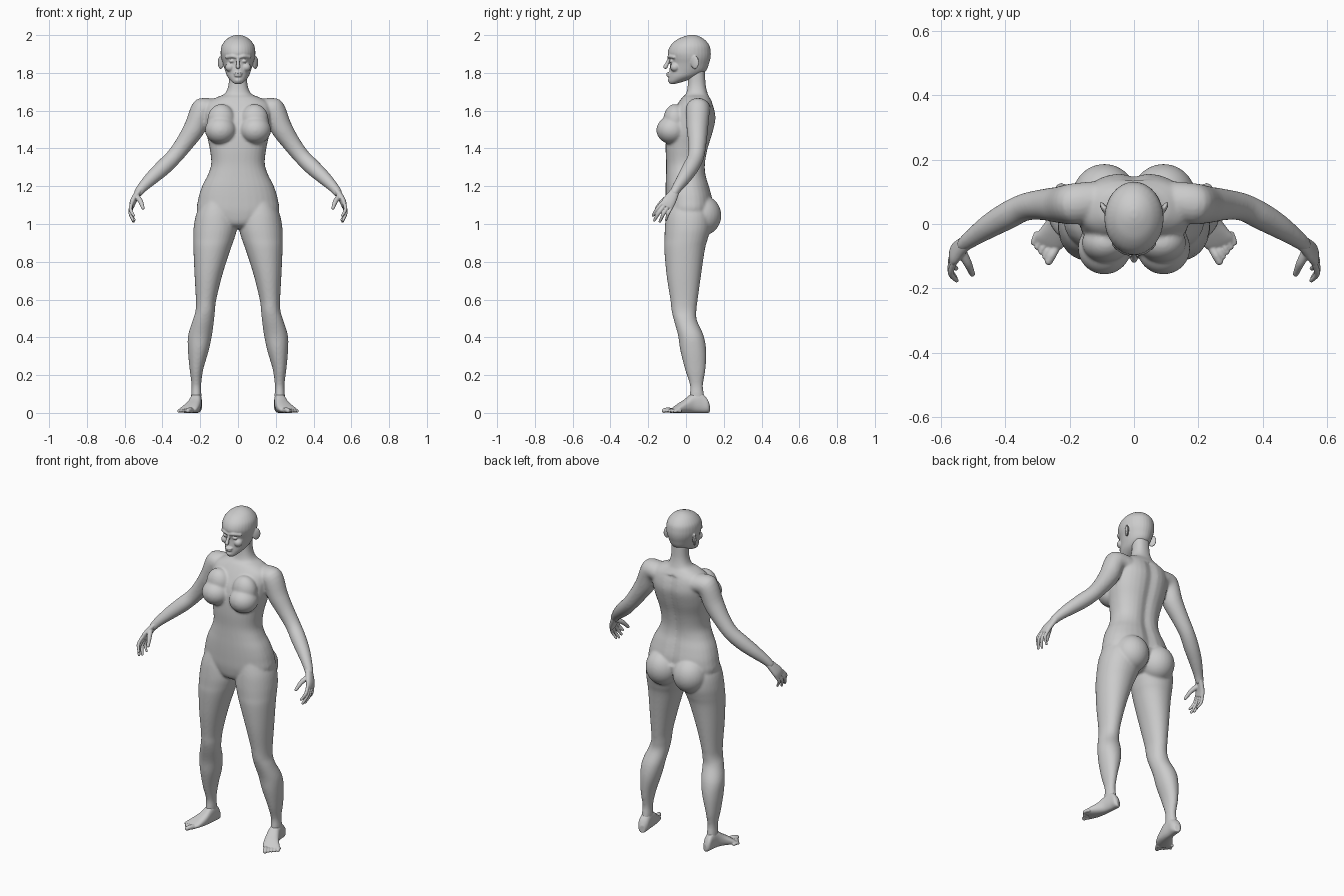
import bpy, bmesh, math
from mathutils import Vector, Matrix


def spline(rows, steps):
    """Catmull-Rom interpolation of number rows."""
    r = [Vector(a) for a in rows]
    out = []
    for i in range(len(r) - 1):
        a, b, c, d = r[max(i - 1, 0)], r[i], r[i + 1], r[min(i + 2, len(r) - 1)]
        for k in range(steps):
            t = k / steps
            out.append(0.5 * (2 * b + (c - a) * t + (2 * a - 5 * b + 4 * c - d) * t * t
                              + (3 * b - a - 3 * c + d) * t ** 3))
    return out + [r[-1]]


def loft(bm, sections, p=2.0, steps=5, n=32):
    """Closed skin over sections (centre, u axis, v axis) of super-ellipse shape."""
    rings = []
    for s in spline(sections, steps):
        c, u, v = Vector(s[0:3]), Vector(s[3:6]), Vector(s[6:9])
        ring = []
        for k in range(n):
            a = 2 * math.pi * k / n
            ca, sa = math.cos(a), math.sin(a)
            ring.append(bm.verts.new(c + u * math.copysign(abs(ca) ** (2 / p), ca)
                                     + v * math.copysign(abs(sa) ** (2 / p), sa)))
        rings.append(ring)
    for a, b in zip(rings, rings[1:]):
        for k in range(n):
            bm.faces.new((a[k], a[(k + 1) % n], b[(k + 1) % n], b[k]))
    bm.faces.new(rings[0][::-1])
    bm.faces.new(rings[-1])
    return [v for ring in rings for v in ring]


def stack(bm, rows, p=2.0):
    """Loft of level sections: z, x0, x1, y0, y1."""
    return loft(bm, [((a + b) / 2, (c + d) / 2, z, (b - a) / 2, 0, 0, 0, (d - c) / 2, 0)
                     for z, a, b, c, d in rows], p)


def ball(bm, c, r, turn=0.0):
    m = Matrix.Translation(c) @ Matrix.Rotation(turn, 4, 'Z') @ Matrix.Diagonal((*r, 1))
    bmesh.ops.create_uvsphere(bm, u_segments=28, v_segments=18, radius=1, matrix=m)


def tube(bm, pts):
    """Round limb through points x, y, z, radius, with rounded ends."""
    secs = []
    for i, q in enumerate(pts):
        t = Vector(pts[min(i + 1, len(pts) - 1)][:3]) - Vector(pts[max(i - 1, 0)][:3])
        u = t.cross(Vector((0, 1, 0))).normalized()
        v = t.normalized().cross(u)
        secs.append((*q[:3], *(u * q[3]), *(v * q[3])))
    loft(bm, secs, n=20)
    for q in (pts[0], pts[-1]):
        ball(bm, q[:3], (q[3],) * 3)


def mirror(bm):
    g = bmesh.ops.duplicate(bm, geom=bm.verts[:] + bm.edges[:] + bm.faces[:])["geom"]
    for e in g:
        if isinstance(e, bmesh.types.BMVert):
            e.co.x *= -1


def finish(bm, name, voxel, smooth):
    """Fuse the overlapping pieces into one smooth skin."""
    bmesh.ops.recalc_face_normals(bm, faces=bm.faces)
    me = bpy.data.meshes.new(name)
    bm.to_mesh(me)
    bm.free()
    me.shade_smooth()
    ob = bpy.data.objects.new(name, me)
    bpy.context.collection.objects.link(ob)
    m = ob.modifiers.new("fuse", 'REMESH')
    m.mode, m.voxel_size, m.use_smooth_shade = 'VOXEL', voxel, True
    m = ob.modifiers.new("soften", 'SMOOTH')
    m.factor, m.iterations = 0.5, smooth


# body: legs
bm = bmesh.new()
stack(bm, [(1.12, .03, .19, -.09, .11), (1.05, .01, .222, -.105, .13),
           (.98, .005, .235, -.112, .13), (.92, .02, .237, -.114, .115),
           (.865, .04, .236, -.115, .1), (.73, .083, .23, -.103, .08),
           (.6, .115, .223, -.083, .062), (.54, .122, .225, -.076, .055),
           (.49, .127, .24, -.064, .058), (.41, .138, .264, -.042, .093),
           (.33, .155, .265, -.03, .107), (.23, .184, .256, -.005, .103),
           (.15, .195, .246, .02, .09), (.1, .194, .248, .02, .095),
           (.05, .195, .248, .015, .105)], 2.1)
# body: arms
tube(bm, [(.10, .075, 1.60, .06), (.185, .063, 1.606, .064), (.232, .06, 1.505, .057),
          (.285, .06, 1.425, .048), (.34, .052, 1.355, .043), (.395, .025, 1.30, .043),
          (.455, -.01, 1.245, .037), (.505, -.045, 1.195, .028), (.527, -.062, 1.167, .024)])
# body: breasts and buttocks
ball(bm, (.092, -.075, 1.497), (.083, .082, .074))
ball(bm, (.088, -.058, 1.55), (.074, .062, .085))
ball(bm, (.092, .086, 1.045), (.1, .101, .107))
mirror(bm)
# body: trunk and neck
trunk = stack(bm, [(z, -w, w, a, b) for z, w, a, b in [
    (.975, .05, -.05, .07), (1.0, .12, -.09, .11), (1.06, .212, -.105, .14),
    (1.13, .211, -.108, .142), (1.2, .19, -.108, .125), (1.26, .16, -.106, .108),
    (1.32, .142, -.105, .106), (1.4, .15, -.108, .12), (1.48, .167, -.104, .144),
    (1.55, .175, -.09, .16), (1.6, .178, -.066, .155), (1.64, .165, -.042, .142),
    (1.67, .115, -.02, .125), (1.69, .07, .0, .115), (1.74, .05, .01, .104),
    (1.82, .048, .012, .1)]], 2.3)
for v in trunk:  # spine groove
    if v.co.y > .06 and 1.1 < v.co.z < 1.64:
        v.co.y -= .014 * math.exp(-(v.co.x / .03) ** 2)
finish(bm, "body", .0065, 8)

# head: ears, eyes, brows, cheeks
bm = bmesh.new()
ball(bm, (.092, .047, 1.855), (.009, .025, .036), -.55)
ball(bm, (.033, -.075, 1.862), (.014, .014, .009))
ball(bm, (.042, -.058, 1.83), (.026, .026, .024))
tube(bm, [(.004, -.09, 1.882, .008), (.03, -.087, 1.888, .009), (.06, -.063, 1.883, .009)])
mirror(bm)
# head: skull and jaw
stack(bm, [(z, -w, w, a, b) for z, w, a, b in [
    (1.742, .018, -.085, -.055), (1.755, .035, -.092, -.01), (1.78, .056, -.091, .06),
    (1.81, .068, -.088, .105), (1.85, .08, -.085, .122), (1.88, .089, -.091, .13),
    (1.91, .092, -.096, .131), (1.945, .086, -.082, .124), (1.975, .064, -.05, .1),
    (1.993, .037, -.01, .07), (2.001, .01, .02, .045)]])
# head: nose, lips, chin
tube(bm, [(0, -.088, 1.88, .008), (0, -.099, 1.852, .009), (0, -.109, 1.832, .012)])
ball(bm, (0, -.09, 1.797), (.024, .015, .007))
ball(bm, (0, -.089, 1.785), (.021, .015, .007))
ball(bm, (0, -.079, 1.761), (.02, .017, .016))
finish(bm, "head", .004, 4)

# hands: palm, fingers, thumb
bm = bmesh.new()
across = Vector((0, -.9, .4))
loft(bm, [(x, y, z, *(across * w), t, 0, 0) for x, y, z, w, t in [
    (.518, -.055, 1.18, .023, .021), (.538, -.072, 1.15, .03, .019),
    (.555, -.09, 1.12, .036, .017), (.563, -.103, 1.093, .035, .013)]], 2.3)
knuckle = Vector((.562, -.101, 1.1))
for s, tip, r in [(.028, (.552, -.175, 1.045), .0095), (.009, (.556, -.167, 1.02), .01),
                  (-.01, (.553, -.138, 1.013), .0095), (-.028, (.548, -.105, 1.022), .0085)]:
    base, tip = knuckle + across * s, Vector(tip)
    mid = (base + tip) / 2 + Vector((.012, -.004, 0))
    tube(bm, [(*base, r), (*mid, r), (*tip, r * .75)])
tube(bm, [(.537, -.085, 1.145, .016), (.517, -.122, 1.122, .013), (.503, -.155, 1.085, .009)])
mirror(bm)
finish(bm, "hands", .003, 3)

# feet: heel to ball, then five toes
bm = bmesh.new()
loft(bm, [(x, y, h / 2, w * .92, w * .38, 0, 0, 0, h / 2) for x, y, w, h in [
    (.213, .122, .015, .045), (.217, .105, .029, .08), (.22, .07, .031, .11),
    (.225, .03, .034, .1), (.236, -.005, .04, .072), (.252, -.036, .046, .05),
    (.266, -.056, .048, .034), (.276, -.069, .04, .022)]], 2.4)
for i in range(5):
    f = i / 4
    a = Vector((.246, -.08, .013)).lerp(Vector((.303, -.032, .01)), f)
    b = Vector((.265, -.116, .012)).lerp(Vector((.313, -.058, .009)), f)
    r = .0135 if i == 0 else .0095
    tube(bm, [(*a, r), (*((a + b) / 2 + Vector((0, 0, .003))), r), (*b, r * .9)])
mirror(bm)
finish(bm, "feet", .0035, 3)
